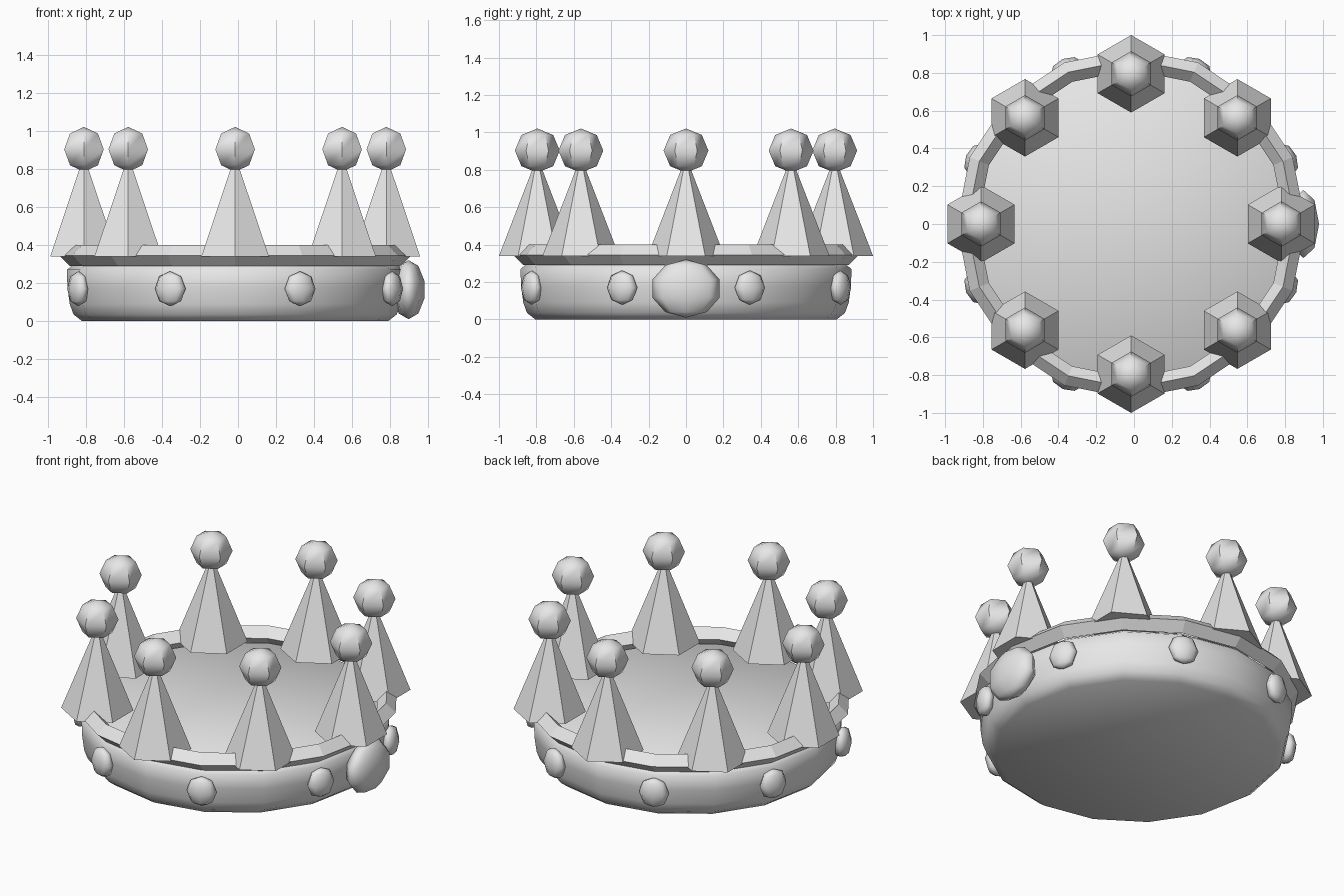
import bpy, bmesh, math
from math import sin, cos, pi

if "Cube" in bpy.data.objects:
    bpy.data.objects.remove(bpy.data.objects["Cube"])

CX = -0.015  # ring centre; the large gem sticks out on +x

metal = bpy.data.materials.new("plain_grey")
metal.diffuse_color = (0.8, 0.8, 0.8, 1)
metal.use_nodes = True
metal.node_tree.nodes["Principled BSDF"].inputs["Base Color"].default_value = metal.diffuse_color


def lathe(name, profile, sides, phase=0.0, loc=(0, 0, 0), scale=(1, 1, 1),
          turn=0.0, closed=False, smooth=None):
    """Spin (radius, z) points about z; radius 0 makes a pole, open ends get caps."""
    bm = bmesh.new()
    rings = []
    for r, z in profile:
        if r == 0:
            rings.append([bm.verts.new((0, 0, z))] * sides)
        else:
            rings.append([bm.verts.new((r * cos(phase + 2 * pi * i / sides),
                                        r * sin(phase + 2 * pi * i / sides), z))
                          for i in range(sides)])
    pairs = list(zip(rings, rings[1:]))
    if closed:
        pairs.append((rings[-1], rings[0]))
    for a, b in pairs:
        for i in range(sides):
            j = (i + 1) % sides
            bm.faces.new(list(dict.fromkeys((a[i], a[j], b[j], b[i]))))
    if not closed:
        if profile[0][0] > 0:
            bm.faces.new(rings[0][::-1])
        if profile[-1][0] > 0:
            bm.faces.new(rings[-1])
    bmesh.ops.recalc_face_normals(bm, faces=bm.faces)
    me = bpy.data.meshes.new(name)
    bm.to_mesh(me)
    bm.free()
    me.materials.append(metal)
    ob = bpy.data.objects.new(name, me)
    bpy.context.collection.objects.link(ob)
    ob.location, ob.scale, ob.rotation_euler = loc, scale, (0, 0, turn)
    if smooth:
        bpy.ops.object.select_all(action='DESELECT')
        ob.select_set(True)
        bpy.context.view_layer.objects.active = ob
        bpy.ops.object.shade_smooth_by_angle(angle=math.radians(smooth))
    return ob


def ball(rings):
    """Unit half circle profile for a low-poly sphere."""
    pts = [(sin(pi * k / rings), -cos(pi * k / rings)) for k in range(1, rings)]
    return [(0, -1)] + pts + [(0, 1)]


# Body: solid rounded drum, with its top hidden inside the rim
lathe("band", [(0.805, 0), (0.85, 0.035), (0.87, 0.09), (0.882, 0.18),
               (0.885, 0.27), (0.84, 0.305)], 16, loc=(CX, 0, 0), smooth=80)

# Rim: ring with a diamond cross-section
lathe("rim", [(0.925, 0.345), (0.87, 0.4), (0.815, 0.345), (0.87, 0.29)], 16,
      loc=(CX, 0, 0), closed=True)

for k in range(8):
    # Six-sided spikes, all facing the same way, topped with balls
    a = k * pi / 4
    x, y = CX + 0.795 * cos(a), 0.795 * sin(a)
    lathe(f"spike_{k}", [(0.205, 0.34), (0, 0.87)], 6, pi / 2, (x, y, 0))
    lathe(f"spike_ball_{k}", ball(4), 6, pi / 2, (x, y, 0.903),
          (0.12, 0.12, 0.118), smooth=50)
    # Small gems between the spikes
    g = a + pi / 8
    lathe(f"small_gem_{k}", ball(4), 8, 0,
          (CX + 0.893 * cos(g), 0.893 * sin(g), 0.17),
          (0.053, 0.088, 0.092), turn=g, smooth=50)

# Large oval gem on the right side
lathe("large_gem", ball(5), 8, 0, (CX + 0.912, 0, 0.165),
      (0.087, 0.189, 0.155), smooth=60)
